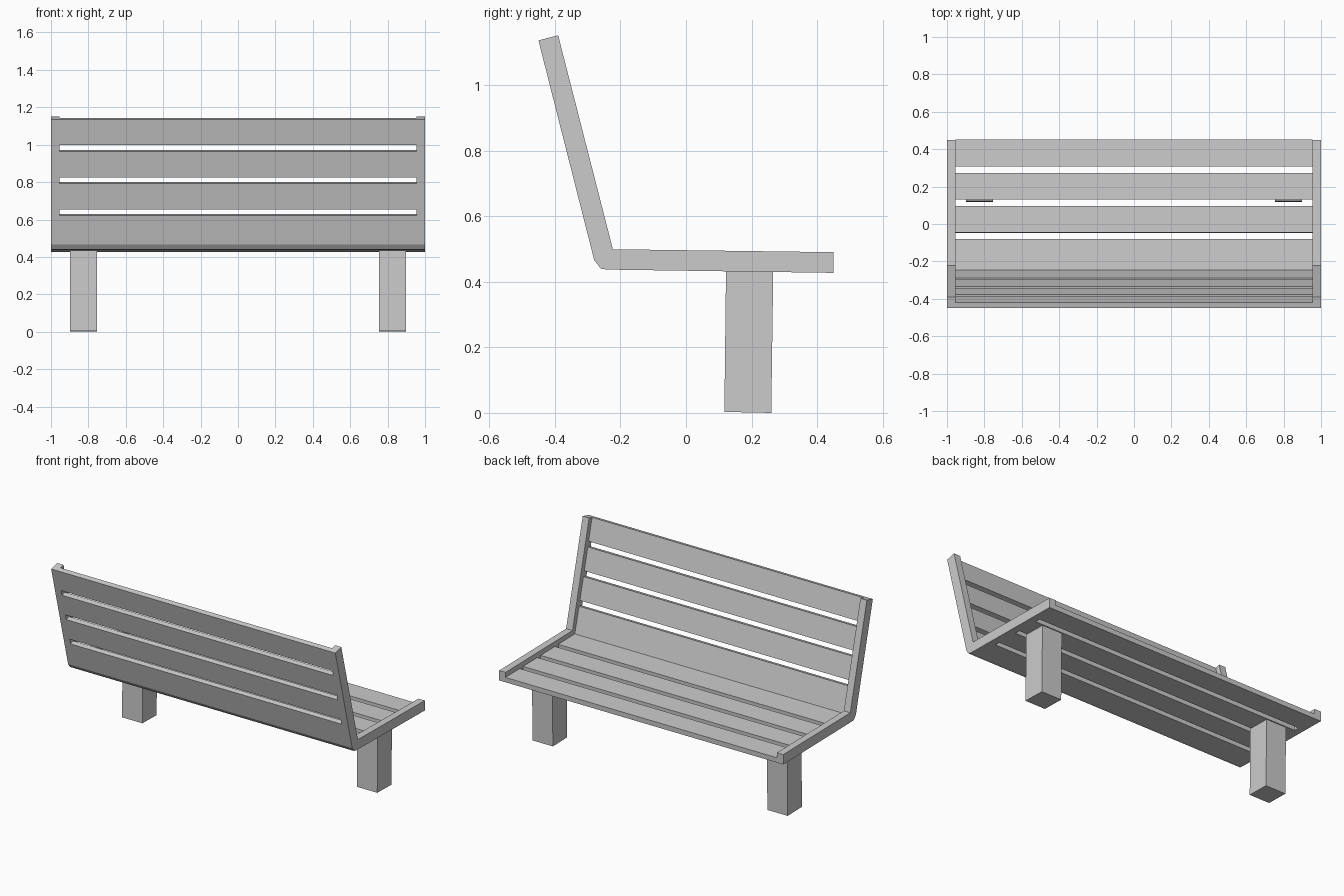
import bpy
from mathutils import Vector as V

if "Cube" in bpy.data.objects:
    bpy.data.objects.remove(bpy.data.objects["Cube"])


def prism(name, profile, x0, x1):
    """Extrude a (y, z) profile along x."""
    n = len(profile)
    verts = [(x, p[0], p[1]) for x in (x0, x1) for p in profile]
    faces = [tuple(range(n))[::-1], tuple(range(n, 2 * n))]
    faces += [(i, (i + 1) % n, n + (i + 1) % n, n + i) for i in range(n)]
    me = bpy.data.meshes.new(name)
    me.from_pydata(verts, [], faces)
    import bmesh
    bm = bmesh.new()
    bm.from_mesh(me)
    bmesh.ops.recalc_face_normals(bm, faces=bm.faces)
    bm.to_mesh(me)
    bm.free()
    ob = bpy.data.objects.new(name, me)
    bpy.context.collection.objects.link(ob)
    return ob


T = 0.031                                    # slat thickness
IN = 0.955                                   # inner face of side frames
seat_front = V((0.45, 0.427))
back_top = V((-0.45, 1.136))
bend = [V((-0.24, 0.437)), V((-0.26, 0.44)), V((-0.28, 0.466))]
s = (bend[0] - seat_front).normalized()      # along the seat, rearwards
sn = V((s.y, -s.x))                          # seat upward normal
b = (bend[2] - back_top).normalized()        # down the backrest
bn = V((-b.y, b.x))                          # backrest inward normal

# Side frames
side = [back_top, back_top + bn * 0.062, V((-0.223, 0.499)),
        seat_front + V((0, 0.063)), seat_front] + bend
for sx, label in ((-1, "left"), (1, "right")):
    prism(f"{label}_side_frame", side, sx * IN, sx)

# Seat and backrest slats, flush with the outer faces of the frames
W, PITCH = 0.143, 0.177
for i in range(3):
    for name, o, d, n in (("seat_slat", seat_front, s, sn),
                          ("back_slat", back_top, b, bn)):
        p, q = o + d * PITCH * i, o + d * (PITCH * i + W)
        prism(f"{name}_{i + 1}", [p, q, q + n * T, p + n * T], -IN, IN)

# Bent corner slat joining seat and backrest
p = seat_front + s * PITCH * 3
q = back_top + b * PITCH * 3
prism("corner_slat", [p, *bend, q, q + bn * T, V((-0.246, 0.469)), p + sn * T],
      -IN, IN)

# Legs, leaning very slightly with the seat
leg = [(0.117, 0.003), (0.26, 0.0), (0.266, 0.431), (0.122, 0.433)]
for sx, label in ((-1, "left"), (1, "right")):
    prism(f"{label}_leg", leg, sx * 0.755, sx * 0.898)
